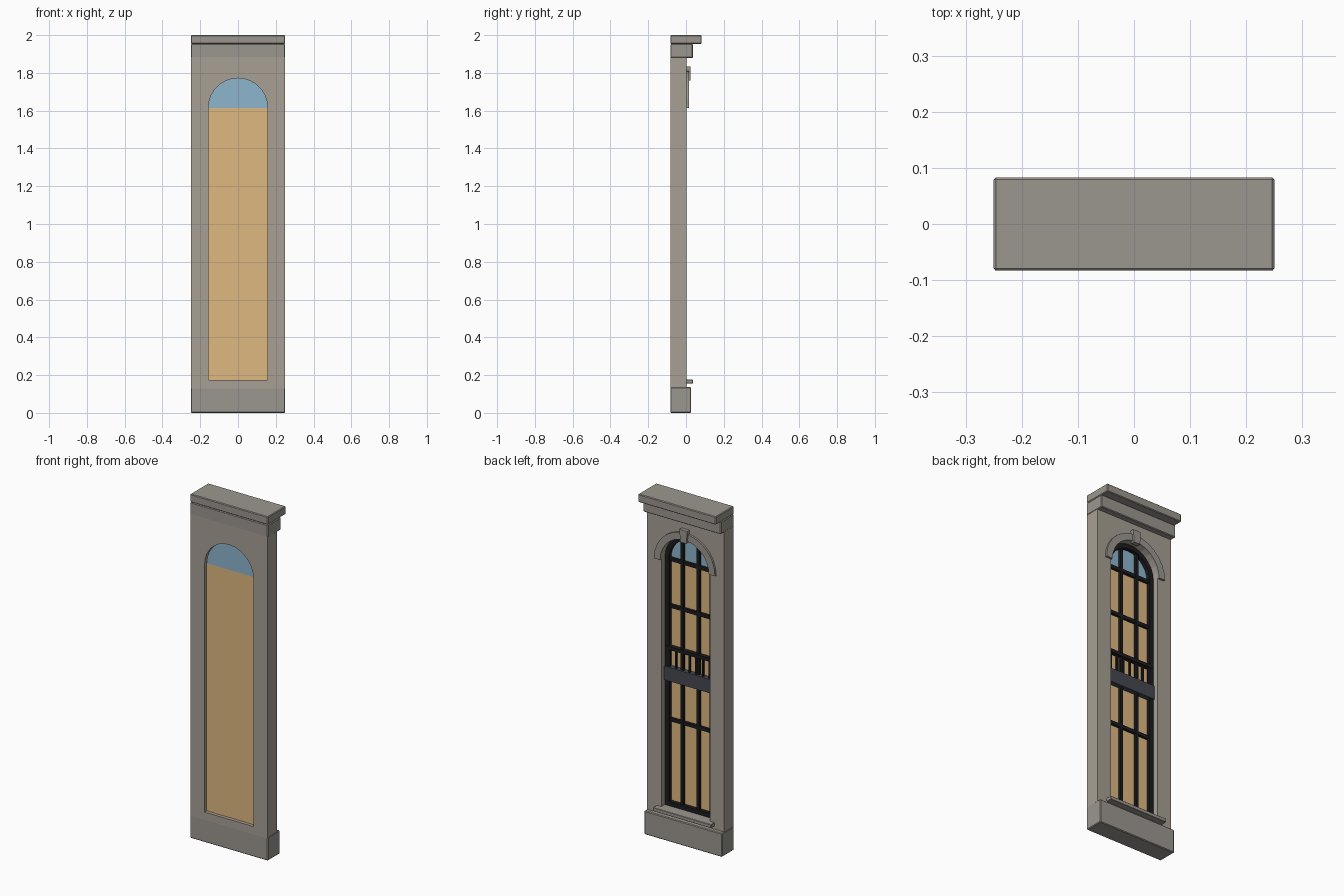
import bpy, bmesh, math

if "Cube" in bpy.data.objects:
    bpy.data.objects.remove(bpy.data.objects["Cube"])


def mat(name, rgb):
    m = bpy.data.materials.new(name)
    m.diffuse_color = (*rgb, 1)
    m.use_nodes = True
    m.node_tree.nodes["Principled BSDF"].inputs["Base Color"].default_value = m.diffuse_color
    return m


WALL = mat("wall_stone", (0.39, 0.35, 0.295))
TRIM = mat("trim_stone", (0.33, 0.305, 0.275))
IRON = mat("dark_iron", (0.012, 0.012, 0.014))
SLATE = mat("slate_panel", (0.06, 0.066, 0.08))
WARM = mat("lit_glass", (0.73, 0.48, 0.22))
SKY = mat("sky_glass", (0.27, 0.46, 0.61))

R, SPRING, BASE, BACK = 0.157, 1.615, 0.175, -0.083
SEGS = 14


def finish(name, bm, material):
    bmesh.ops.recalc_face_normals(bm, faces=bm.faces)
    me = bpy.data.meshes.new(name)
    bm.to_mesh(me)
    bm.free()
    me.materials.append(material)
    ob = bpy.data.objects.new(name, me)
    bpy.context.collection.objects.link(ob)
    return ob


def prism(name, profile, y0, y1, material):
    """Extrude an xz outline from y0 to y1."""
    bm = bmesh.new()
    face = bm.faces.new([bm.verts.new((x, y0, z)) for x, z in profile])
    ext = bmesh.ops.extrude_face_region(bm, geom=[face])
    for g in ext["geom"]:
        if isinstance(g, bmesh.types.BMVert):
            g.co.y = y1
    return finish(name, bm, material)


def box(name, x0, x1, y0, y1, z0, z1, material, bevel=0):
    ob = prism(name, [(x0, z0), (x1, z0), (x1, z1), (x0, z1)], y0, y1, material)
    if bevel:
        m = ob.modifiers.new("bevel", "BEVEL")
        m.width, m.segments = bevel, 1
    return ob


def band(name, outer, inner, y0, y1, material, closed):
    """Solid band between two outlines with matching point counts."""
    bm = bmesh.new()
    rows = [[bm.verts.new(c) for c in ((xo, y0, zo), (xi, y0, zi), (xi, y1, zi), (xo, y1, zo))]
            for (xo, zo), (xi, zi) in zip(outer, inner)]
    pairs = list(zip(rows, rows[1:])) + ([(rows[-1], rows[0])] if closed else [])
    for a, b in pairs:
        for k in range(4):
            bm.faces.new((a[k], a[(k + 1) % 4], b[(k + 1) % 4], b[k]))
    if not closed:
        bm.faces.new(rows[0])
        bm.faces.new(rows[-1])
    return finish(name, bm, material)


def arc(r):
    return [(r * math.cos(math.pi * i / SEGS), SPRING + r * math.sin(math.pi * i / SEGS))
            for i in range(SEGS + 1)]


def arched(r, base):
    return [(r, base)] + arc(r) + [(-r, base)]


# wall with arched opening
wall = box("wall", -0.248, 0.248, BACK, 0.003, 0.13, 1.885, WALL)
cutter = prism("opening_cutter", arched(R, BASE), -0.2, 0.2, WALL)
mod = wall.modifiers.new("opening", "BOOLEAN")
mod.operation, mod.solver, mod.object = "DIFFERENCE", "EXACT", cutter
bpy.context.view_layer.objects.active = wall
bpy.ops.object.modifier_apply(modifier="opening")
bpy.data.objects.remove(cutter)

# plinth and two-step cornice
box("plinth", -0.25, 0.25, BACK, 0.027, 0, 0.137, TRIM, 0.004)
box("cornice_lower", -0.25, 0.25, BACK, 0.037, 1.88, 1.953, TRIM, 0.004)
box("cornice_upper", -0.25, 0.25, BACK, 0.083, 1.953, 2.0, TRIM, 0.004)

# stone surround: arch moulding, keystone, sill
band("arch_moulding", arc(0.197), arc(R), 0, 0.015, TRIM, False)
prism("keystone", [(-0.02, 1.76), (0.02, 1.76), (0.025, 1.833), (-0.025, 1.833)], 0, 0.025, TRIM)
box("sill", -0.187, 0.187, -0.035, 0.037, 0.155, 0.176, TRIM, 0.002)

# glazing: warm pane below, sky pane in the arch
box("window_pane", -R, R, -0.063, -0.052, BASE, SPRING, WARM)
prism("arch_pane", arc(R), -0.063, -0.052, SKY)

# window frame and bars
band("window_frame", arched(R, BASE), arched(R - 0.026, BASE + 0.026), -0.053, -0.03, IRON, True)
for i, x in enumerate((-0.052, 0.052)):
    box(f"mullion_{i}", x - 0.009, x + 0.009, -0.053, -0.036, BASE + 0.02, 1.745, IRON)
for i, z in enumerate((1.607, 1.335, 0.675)):
    box(f"transom_{i}", -0.14, 0.14, -0.053, -0.038, z - 0.01, z + 0.01, IRON)

# spandrel panel with a small balustrade above it
box("spandrel_panel", -R, R, -0.053, -0.022, 0.905, 0.985, SLATE)
box("hand_rail", -0.15, 0.15, -0.05, -0.026, 1.085, 1.105, IRON)
for i in range(7):
    x = -0.13 + i * 0.26 / 6
    box(f"baluster_{i}", x - 0.005, x + 0.005, -0.04, -0.03, 0.98, 1.09, IRON)
